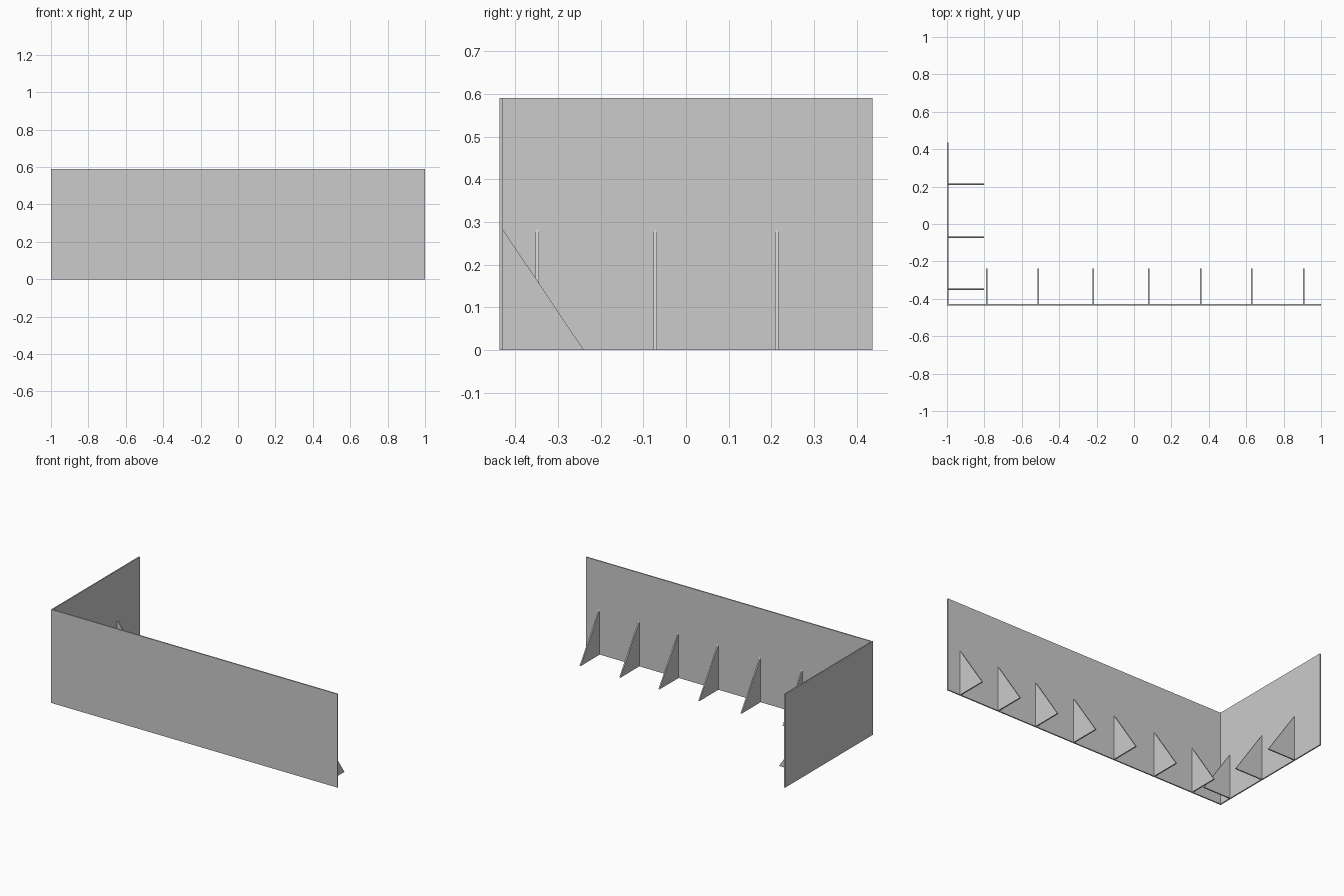
import bpy
import bmesh
from mathutils import Vector

cube = bpy.data.objects.get("Cube")
if cube:
    bpy.data.objects.remove(cube, do_unlink=True)

grey = bpy.data.materials.new("plain grey")
grey.use_nodes = True
grey.diffuse_color = (0.6, 0.6, 0.6, 1)
grey.node_tree.nodes["Principled BSDF"].inputs["Base Color"].default_value = (0.6, 0.6, 0.6, 1)

T = 0.008        # panel thickness
FRONT = -0.437   # outer face of the long wall
BRACE_H = 0.283
BRACE_D = 0.19


def prism(name, profile, sweep):
    """Extrude a flat profile along a sweep vector."""
    bm = bmesh.new()
    face = bm.faces.new([bm.verts.new(p) for p in profile])
    ext = bmesh.ops.extrude_face_region(bm, geom=[face])
    verts = [v for v in ext["geom"] if isinstance(v, bmesh.types.BMVert)]
    bmesh.ops.translate(bm, verts=verts, vec=sweep)
    bmesh.ops.recalc_face_normals(bm, faces=bm.faces)
    mesh = bpy.data.meshes.new(name)
    bm.to_mesh(mesh)
    bm.free()
    mesh.materials.append(grey)
    obj = bpy.data.objects.new(name, mesh)
    bpy.context.collection.objects.link(obj)


def wall(name, x0, x1, y0, y1, height=0.59):
    base = [(x0, y0, 0), (x1, y0, 0), (x1, y1, 0), (x0, y1, 0)]
    prism(name, base, Vector((0, 0, height)))


def brace(name, corner, out, along):
    """Triangular brace standing against a wall, centred on its corner."""
    c = Vector(corner) - along * T / 2
    prism(name, [c, c + out * BRACE_D, c + Vector((0, 0, BRACE_H))], along * T)


# Two walls meeting in an L
wall("front_wall", -1, 1, FRONT, FRONT + T)
wall("side_wall", -1, -1 + T, FRONT + T, -FRONT)

# Braces behind each wall
X, Y = Vector((1, 0, 0)), Vector((0, 1, 0))
for i, x in enumerate((-0.788, -0.511, -0.217, 0.078, 0.356, 0.63, 0.907)):
    brace(f"front_brace_{i + 1}", (x, FRONT + T, 0), Y, X)
for i, y in enumerate((-0.348, -0.072, 0.213)):
    brace(f"side_brace_{i + 1}", (-1 + T, y, 0), X, Y)
